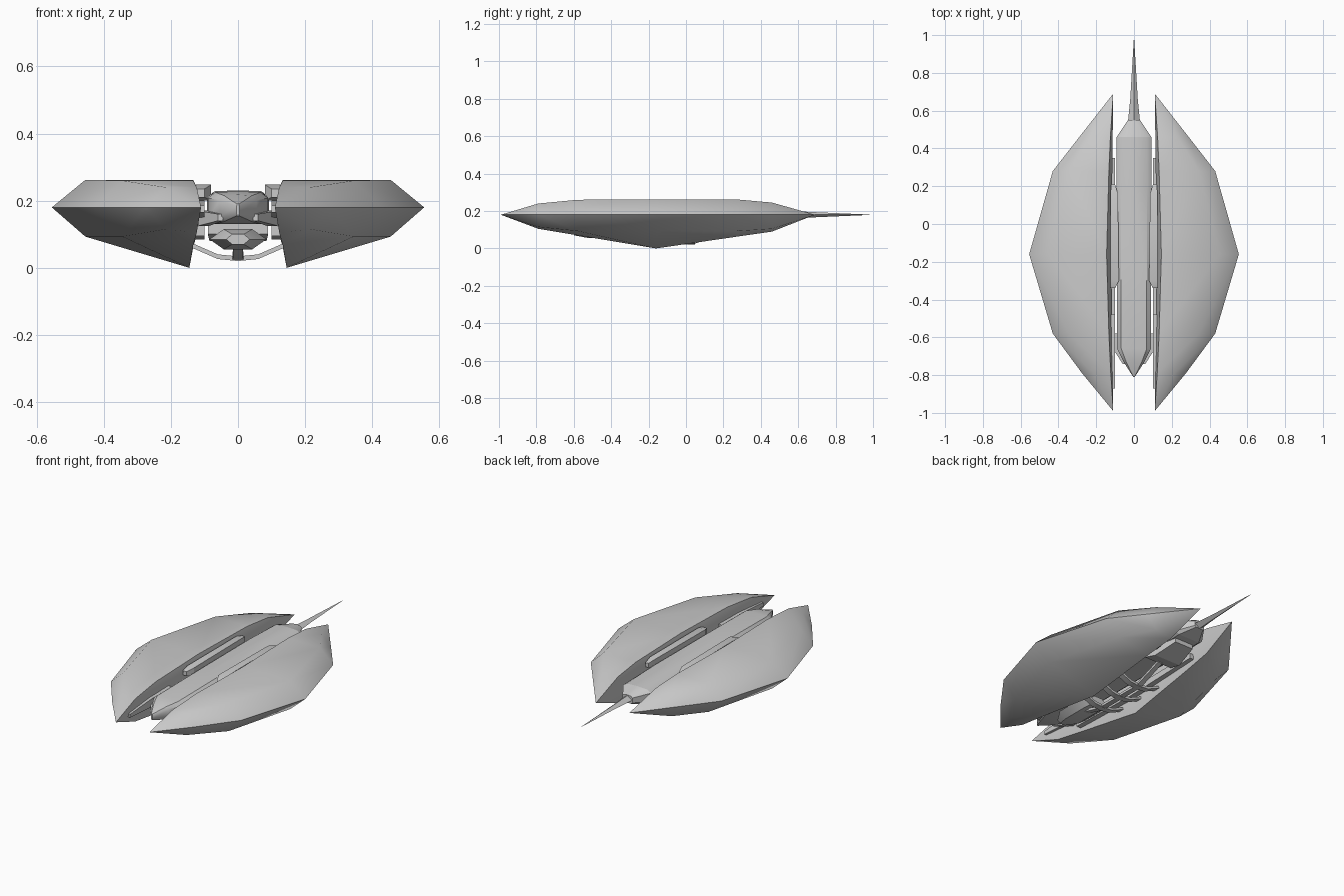
import bpy, bmesh, math

grey = bpy.data.materials.new("hull_grey")
grey.diffuse_color = (0.6, 0.6, 0.6, 1)


def loft(name, rings, angle=35):
    """Skin a row of equal-length rings and close both ends."""
    bm = bmesh.new()
    rows = [[bm.verts.new(p) for p in r] for r in rings]
    n = len(rows[0])
    for a, b in zip(rows, rows[1:]):
        for i in range(n):
            j = (i + 1) % n
            bm.faces.new((a[i], a[j], b[j], b[i]))
    bm.faces.new(rows[0])
    bm.faces.new(rows[-1][::-1])
    bmesh.ops.remove_doubles(bm, verts=bm.verts, dist=0.0005)
    bmesh.ops.recalc_face_normals(bm, faces=bm.faces)
    me = bpy.data.meshes.new(name)
    bm.to_mesh(me)
    bm.free()
    me.materials.append(grey)
    ob = bpy.data.objects.new(name, me)
    bpy.context.collection.objects.link(ob)
    bpy.ops.object.select_all(action='DESELECT')
    ob.select_set(True)
    bpy.context.view_layer.objects.active = ob
    bpy.ops.object.shade_smooth_by_angle(angle=math.radians(angle))
    return ob


def mirror(ob):
    ob.modifiers.new("mirror", 'MIRROR')
    return ob


def bar(name, sections):
    """Rectangular bar along y; sections are (y, x0, x1, z0, z1)."""
    return loft(name, [[(a, y, c), (b, y, c), (b, y, d), (a, y, d)]
                       for y, a, b, c, d in sections], 20)


# Side shells: y, inner edge, inner middle, shoulder, outer edge, top, low shoulder, bottom
shell = [
    (-0.99, 0.11, 0.11, 0.11, 0.11, 0.18, 0.18, 0.18),
    (-0.79, 0.123, 0.113, 0.215, 0.275, 0.24, 0.115, 0.105),
    (-0.58, 0.133, 0.115, 0.345, 0.43, 0.26, 0.093, 0.07),
    (-0.16, 0.145, 0.12, 0.455, 0.555, 0.262, 0.093, 0.0),
    (0.28, 0.133, 0.115, 0.345, 0.43, 0.261, 0.093, 0.064),
    (0.46, 0.125, 0.113, 0.23, 0.29, 0.245, 0.105, 0.09),
    (0.69, 0.11, 0.11, 0.11, 0.11, 0.18, 0.18, 0.18),
]
mirror(loft("side_shell", [
    [(m, y, 0.18), (i, y, t), (s, y, t), (o, y, 0.18), (s, y, lo), (i, y, b)]
    for y, i, m, s, o, t, lo, b in shell], 55))


# Central body and tail spike: y, half width, bottom, top
def body_ring(y, w, lo, hi):
    c, h = 0.75 * w, (hi - lo) * 0.18
    return [(-w, y, lo + h), (-c, y, lo), (c, y, lo), (w, y, lo + h),
            (w, y, hi - h), (c, y, hi), (0, y, hi + 0.003), (-c, y, hi), (-w, y, hi - h)]


loft("central_body", [body_ring(*s) for s in [
    (-0.81, 0.004, 0.155, 0.19), (-0.73, 0.055, 0.138, 0.215), (-0.66, 0.09, 0.13, 0.225),
    (-0.3, 0.09, 0.13, 0.228), (0.2, 0.093, 0.13, 0.228), (0.46, 0.092, 0.135, 0.22)]])
loft("tail_cone", [body_ring(*s) for s in [
    (0.46, 0.092, 0.135, 0.22), (0.55, 0.032, 0.158, 0.202)]])
loft("tail_spike", [[(-w, y, 0.18), (0, y, 0.18 - h), (w, y, 0.18), (0, y, 0.18 + h)]
                    for y, w, h in [(0.54, 0.032, 0.022), (0.66, 0.02, 0.015), (0.98, 0.001, 0.001)]], 20)

# Upper rails and nose fins between the body and the shells
mirror(bar("upper_rail", [(-0.34, 0.1, 0.125, 0.21, 0.235), (-0.3, 0.08, 0.125, 0.2, 0.248),
                          (0.16, 0.085, 0.125, 0.2, 0.248), (0.21, 0.1, 0.12, 0.21, 0.235)]))
mirror(bar("nose_fin", [(-0.87, 0.1, 0.118, 0.165, 0.185), (-0.66, 0.1, 0.125, 0.15, 0.2),
                        (-0.48, 0.1, 0.125, 0.15, 0.2)]))
mirror(bar("cheek_flange", [(-0.74, 0.045, 0.06, 0.14, 0.16), (-0.65, 0.085, 0.118, 0.125, 0.17),
                            (-0.58, 0.085, 0.105, 0.125, 0.17)]))
mirror(bar("lower_rail", [(-0.6, 0.1, 0.13, 0.095, 0.125), (-0.16, 0.1, 0.135, 0.085, 0.125),
                          (0.35, 0.1, 0.125, 0.1, 0.13)]))

# Faceted pod under the nose
loft("belly_pod", [[(-w, y, 0.085), (-w * 0.5, y, 0.085 - h), (w * 0.5, y, 0.085 - h),
                    (w, y, 0.085), (w * 0.5, y, 0.085 + h), (-w * 0.5, y, 0.085 + h)]
                   for y, w, h in [(-0.6, 0.035, 0.015), (-0.52, 0.085, 0.03),
                                   (-0.36, 0.085, 0.03), (-0.3, 0.05, 0.02)]], 20)

# Rear underside block
bar("rear_block", [(0.2, -0.09, 0.09, 0.1, 0.14), (0.28, -0.085, 0.085, 0.08, 0.14),
                   (0.42, -0.06, 0.06, 0.11, 0.14)])

# Keel and the curved ribs hung under the body
bar("keel", [(-0.4, -0.014, 0.014, 0.055, 0.07), (-0.28, -0.016, 0.016, 0.022, 0.036),
             (0.04, -0.016, 0.016, 0.022, 0.036), (0.22, -0.014, 0.014, 0.09, 0.105)])
for k, y in enumerate((-0.27, -0.12, 0.03)):
    path = [(-0.138, 0.06), (-0.06, 0.026), (0, 0.02), (0.06, 0.026), (0.138, 0.06)]
    loft("belly_rib_%d" % (k + 1), [[(x, y - 0.018, z), (x, y + 0.018, z),
                                     (x, y + 0.018, z + 0.014), (x, y - 0.018, z + 0.014)]
                                    for x, z in path], 30)
